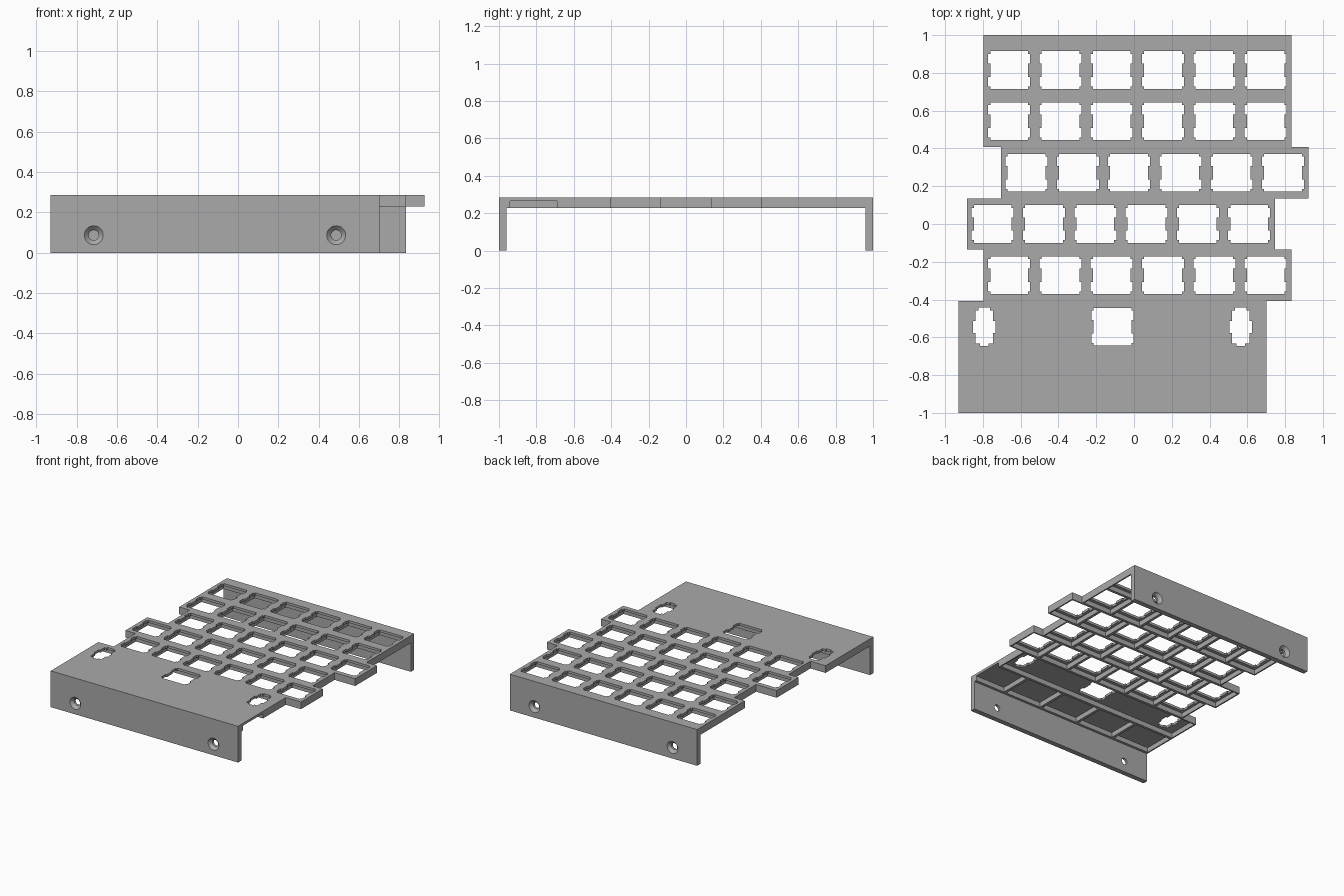
import bpy
import bmesh
from mathutils import Matrix, Vector

cube = bpy.data.objects.get("Cube")
if cube:
    bpy.data.objects.remove(cube, do_unlink=True)

U = 0.2716            # one key unit
MM = U / 19.05        # one millimetre at this scale
TOP, RIB, SKIN = 0.285, 0.228, 0.266   # plate top, rib underside, pocket ceiling
RIM = 0.75 * MM       # half thickness of a rib
WALL = 0.04
WIDTH = 6 * U
# Left edge of each row, front to back
ROWS = [-0.929, -0.929, -0.797, -0.884, -0.705, -0.797, -0.797]


def row_y(i):
    return (i - 3) * U


def prism(bm, points, z0, z1):
    """Add a closed solid by extruding a flat outline."""
    face = bm.faces.new([bm.verts.new((x, y, z0)) for x, y in points])
    ext = bmesh.ops.extrude_face_region(bm, geom=[face], use_keep_orig=True)
    verts = [g for g in ext["geom"] if isinstance(g, bmesh.types.BMVert)]
    bmesh.ops.translate(bm, verts=verts, vec=(0, 0, z1 - z0))


def box(bm, x0, x1, y0, y1, z0, z1):
    prism(bm, [(x0, y0), (x1, y0), (x1, y1), (x0, y1)], z0, z1)


def mirrored(half, cx, cy):
    """Close a right-hand outline with its mirror image, placed at cx, cy."""
    pts = half + [(-x, y) for x, y in reversed(half)]
    return [(cx + x, cy + y) for x, y in pts]


def finish(bm, name):
    bmesh.ops.recalc_face_normals(bm, faces=bm.faces[:])
    mesh = bpy.data.meshes.new(name)
    bm.to_mesh(mesh)
    bm.free()
    obj = bpy.data.objects.new(name, mesh)
    bpy.context.collection.objects.link(obj)
    return obj


def cut(target, bm, name):
    """Subtract a cutter from the target and discard it."""
    cutter = finish(bm, name)
    cutter.hide_render = True
    mod = target.modifiers.new(name, "BOOLEAN")
    mod.operation, mod.solver, mod.object = "DIFFERENCE", "EXACT", cutter
    bpy.context.view_layer.objects.active = target
    bpy.ops.object.modifier_apply(modifier=name)
    bpy.data.objects.remove(cutter, do_unlink=True)


# Staggered plate outline, as a full-height block
right, left = [], []
for i, x in enumerate(ROWS):
    y0 = -1 if i == 0 else row_y(i) - U / 2
    y1 = 1 if i == len(ROWS) - 1 else row_y(i) + U / 2
    for y in (y0, y1):
        if right and y == y0 and abs(x - left[-1][0]) < 1e-6:
            right.pop()
            left.pop()
            continue
        right.append((x + WIDTH, y))
        left.append((x, y))
bm = bmesh.new()
prism(bm, right + left[::-1], 0, TOP)
plate = finish(bm, "keyboard_plate")

# Open underside, leaving the front and back walls
bm = bmesh.new()
box(bm, -2, 2, WALL - 1, 1 - WALL, -1, RIB)
cut(plate, bm, "underside_cutter")

# Ribbed pockets under each key; the last wide front one runs out of the side
bm = bmesh.new()
for i, x in enumerate(ROWS):
    size = {0: 1.25, 1: 6}.get(i, 1)
    for k in range({0: 5, 1: 1}.get(i, 6)):
        x0 = x + k * size * U
        box(bm, x0 + RIM, x0 + size * U - RIM,
            row_y(i) - U / 2 + RIM, row_y(i) + U / 2 - RIM, RIB - 0.1, SKIN)
cut(plate, bm, "pocket_cutter")

# Notched switch holes and the two stabiliser holes of the long key
a, b, n1, n2 = 7 * MM, 7.8 * MM, 2.5 * MM, 6 * MM
up = [(a, n1), (b, n1), (b, n2), (a, n2), (a, a)]
switch = [(x, -y) for x, y in reversed(up)] + up
stabiliser = [(0.022, -0.103), (0.022, -0.09), (0.047, -0.09), (0.047, -0.035),
              (0.059, -0.035), (0.059, 0.03), (0.047, 0.03), (0.047, 0.085),
              (0.03, 0.085), (0.03, 0.1)]
bm = bmesh.new()
for i, x in enumerate(ROWS[1:], 1):
    centres = [x + WIDTH / 2] if i == 1 else [x + (k + 0.5) * U for k in range(6)]
    for cx in centres:
        prism(bm, mirrored(switch, cx, row_y(i)), RIB - 0.1, TOP + 0.1)
for side in (-1, 1):
    cx = ROWS[1] + WIDTH / 2 + side * 2.5 * U
    prism(bm, mirrored(stabiliser, cx, row_y(1)), RIB - 0.1, TOP + 0.1)
cut(plate, bm, "hole_cutter")

# Countersunk screw holes in both walls
profile = [(0, -0.01), (0.057, -0.01), (0.025, 0.022), (0.025, 0.06), (0, 0.06)]
bm = bmesh.new()
for side, x in ((-1, ROWS[0]), (1, ROWS[-1])):
    for cx in (x + 0.214, x + WIDTH - 0.214):
        verts = [bm.verts.new((cx + r, side * (1 - d), 0.087)) for r, d in profile]
        edges = [bm.edges.new(p) for p in zip(verts, verts[1:])]
        bmesh.ops.spin(bm, geom=verts + edges, cent=(cx, 0, 0.087), axis=(0, 1, 0),
                       angle=6.283185, steps=32, use_merge=True)
bmesh.ops.remove_doubles(bm, verts=bm.verts[:], dist=1e-5)
cut(plate, bm, "screw_cutter")

# Single grey finish
grey = bpy.data.materials.new("grey")
grey.use_nodes = True
colour = (0.4, 0.4, 0.4, 1)
grey.diffuse_color = colour
grey.node_tree.nodes["Principled BSDF"].inputs["Base Color"].default_value = colour
plate.data.materials.clear()
plate.data.materials.append(grey)

bpy.ops.object.select_all(action="DESELECT")
plate.select_set(True)
bpy.context.view_layer.objects.active = plate
bpy.ops.object.shade_smooth_by_angle()
